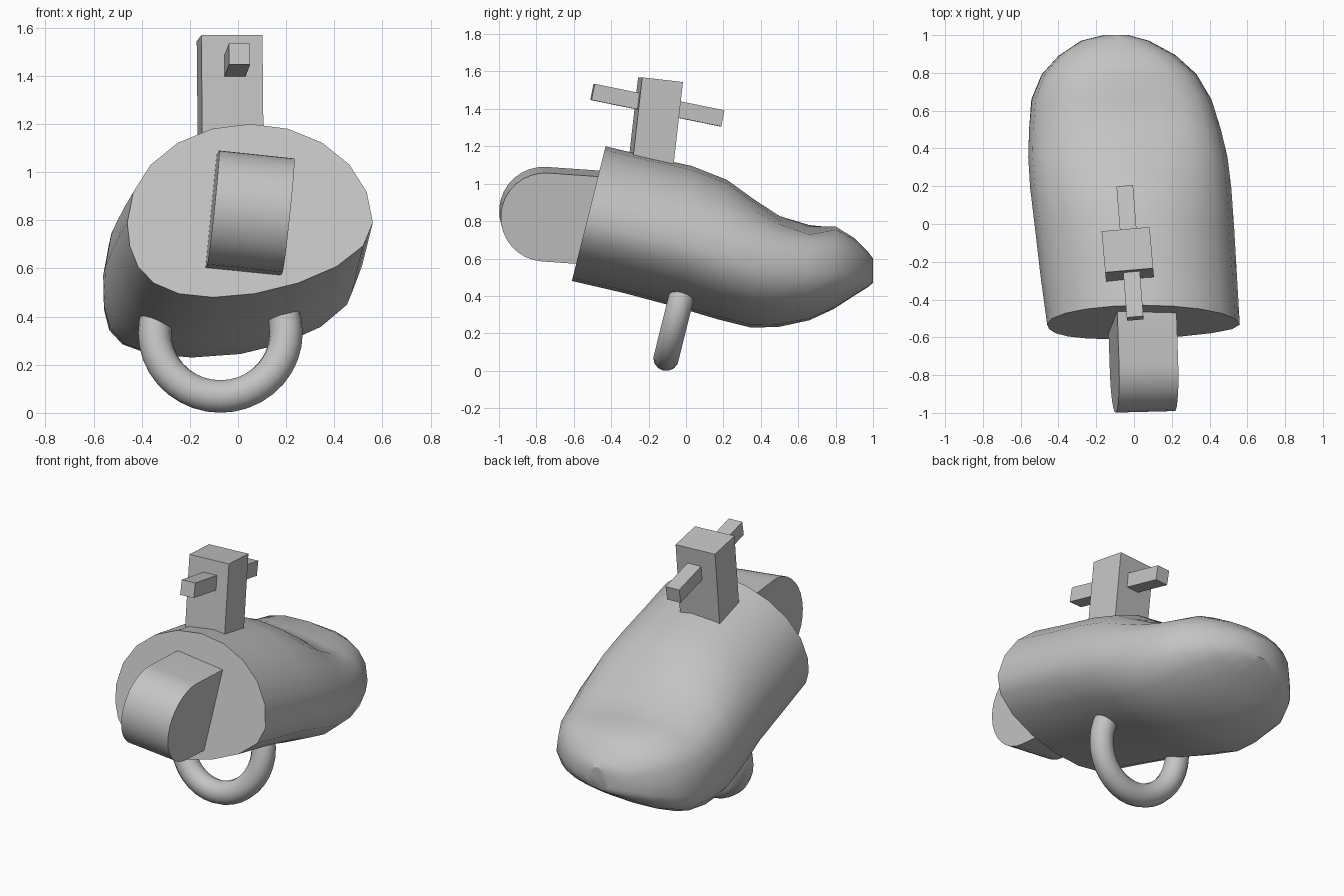
import bpy, bmesh, math
from mathutils import Matrix

cube = bpy.data.objects.get("Cube")
if cube:
    bpy.data.objects.remove(cube, do_unlink=True)

grey = bpy.data.materials.new("plain_grey")
grey.use_nodes = True
GREY = (0.55, 0.55, 0.55, 1)
grey.diffuse_color = GREY
grey.node_tree.nodes["Principled BSDF"].inputs["Base Color"].default_value = GREY


def finish(name, bm, angle=30):
    bmesh.ops.recalc_face_normals(bm, faces=bm.faces)
    mesh = bpy.data.meshes.new(name)
    bm.to_mesh(mesh)
    bm.free()
    mesh.materials.append(grey)
    obj = bpy.data.objects.new(name, mesh)
    bpy.context.collection.objects.link(obj)
    bpy.ops.object.select_all(action="DESELECT")
    obj.select_set(True)
    bpy.context.view_layer.objects.active = obj
    bpy.ops.object.shade_smooth_by_angle(angle=math.radians(angle))
    return obj


def place(bm, loc, pitch=0, roll=0, yaw=0):
    turn = (Matrix.Rotation(math.radians(yaw), 4, "Z")
            @ Matrix.Rotation(math.radians(roll), 4, "Y")
            @ Matrix.Rotation(math.radians(pitch), 4, "X"))
    bmesh.ops.transform(bm, matrix=Matrix.Translation(loc) @ turn, verts=bm.verts)


def block(name, size, loc, **angles):
    bm = bmesh.new()
    bmesh.ops.create_cube(bm, size=1)
    bmesh.ops.scale(bm, vec=size, verts=bm.verts)
    place(bm, loc, **angles)
    return finish(name, bm)


def rounded(value, power):
    return math.copysign(abs(value) ** (2 / power), value)


# Body sections: y at top, y at bottom, top z, widest z, bottom z, left x, right x
SECTIONS = [
    (-0.43, -0.61, 1.20, 0.79, 0.48, -0.46, 0.56),
    (-0.20, -0.33, 1.145, 0.73, 0.415, -0.495, 0.545),
    (0.03, -0.05, 1.095, 0.67, 0.34, -0.525, 0.53),
    (0.22, 0.17, 1.02, 0.61, 0.275, -0.55, 0.515),
    (0.36, 0.35, 0.92, 0.57, 0.23, -0.56, 0.495),
    (0.50, 0.50, 0.84, 0.54, 0.235, -0.555, 0.46),
    (0.66, 0.66, 0.79, 0.52, 0.27, -0.54, 0.41),
    (0.80, 0.79, 0.775, 0.515, 0.33, -0.485, 0.33),
    (0.90, 0.89, 0.71, 0.515, 0.395, -0.395, 0.22),
    (0.97, 0.97, 0.64, 0.525, 0.445, -0.28, 0.08),
    (1.00, 1.00, 0.60, 0.535, 0.47, -0.16, -0.03),
]
SIDES = 20
bm = bmesh.new()
rings = []
for yt, yb, zt, zm, zb, xl, xr in SECTIONS:
    # sections grow boxier towards the toe
    power = 2 + 0.55 * min(max(yb, 0) / 0.7, 1)
    ring = []
    for i in range(SIDES):
        a = 2 * math.pi * i / SIDES
        c, s = rounded(math.cos(a), power), rounded(math.sin(a), power)
        z = zm + s * ((zt - zm) if s > 0 else (zm - zb))
        # the underside leans towards one side
        x = (xl + xr) / 2 + c * (xr - xl) / 2 - 0.15 * (xr - xl) * min(s, 0) ** 2
        y = yb + (yt - yb) * (z - zb) / (zt - zb)
        # shallow hollow on top near the toe
        if s > 0:
            z -= 0.05 * s * math.exp(-((x - 0.1) / 0.18) ** 2 - ((y - 0.62) / 0.15) ** 2)
        ring.append(bm.verts.new((x, y, z)))
    rings.append(ring)
for r0, r1 in zip(rings, rings[1:]):
    for i in range(SIDES):
        j = (i + 1) % SIDES
        bm.faces.new((r0[i], r0[j], r1[j], r1[i]))
bm.faces.new(rings[0])
bm.faces.new(rings[-1])
finish("body", bm, 35)

# Rounded tab sticking out of the flat front
R, W, LENGTH, ARC = 0.238, 0.315, 0.34, 16
bm = bmesh.new()
outline = [(LENGTH, -R), (LENGTH, R)]
for i in range(ARC + 1):
    a = math.pi / 2 + math.pi * i / ARC
    outline.append((R * math.cos(a), R * math.sin(a)))
face = bm.faces.new([bm.verts.new((-W / 2, y, z)) for y, z in outline])
new = bmesh.ops.extrude_face_region(bm, geom=[face])["geom"]
bmesh.ops.translate(bm, vec=(W, 0, 0),
                    verts=[v for v in new if isinstance(v, bmesh.types.BMVert)])
place(bm, (0.053, -0.757, 0.837), pitch=-4, roll=6, yaw=1.5)
finish("front_tab", bm)

# Upright post and the bar through it
block("post", (0.255, 0.22, 0.6), (-0.032, -0.17, 1.258), pitch=-6.5, yaw=5)
block("cross_bar", (0.088, 0.71, 0.088), (-0.021, -0.153, 1.42), pitch=-11.5, yaw=4.5)

# Ring hanging below, its upper half buried in the body
MAJOR, MINOR, TURNS, TUBE = 0.273, 0.069, 36, 14
bm = bmesh.new()
loops = []
for i in range(TURNS):
    a = 2 * math.pi * i / TURNS
    loop = []
    for k in range(TUBE):
        b = 2 * math.pi * k / TUBE
        r = MAJOR + MINOR * math.cos(b)
        loop.append(bm.verts.new((r * math.cos(a), MINOR * math.sin(b), r * math.sin(a))))
    loops.append(loop)
for i in range(TURNS):
    p, q = loops[i], loops[(i + 1) % TURNS]
    for k in range(TUBE):
        m = (k + 1) % TUBE
        bm.faces.new((p[k], p[m], q[m], q[k]))
place(bm, (-0.073, -0.04, 0.333), pitch=-14)
finish("hanging_ring", bm, 40)
